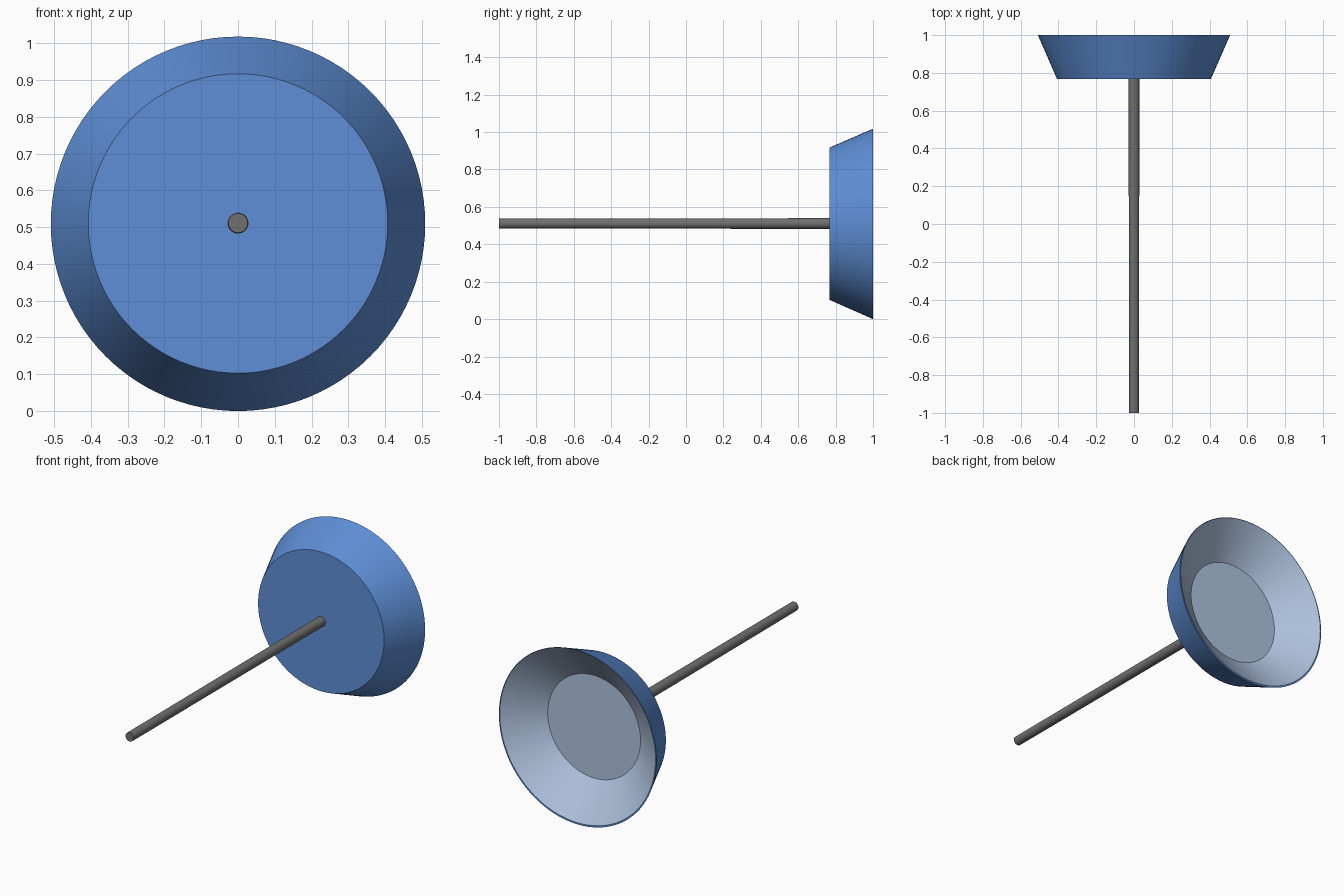
import bpy, bmesh, math

if "Cube" in bpy.data.objects:
    bpy.data.objects.remove(bpy.data.objects["Cube"])


def srgb(r, g, b):
    def lin(c):
        c /= 255
        return c / 12.92 if c <= 0.04045 else ((c + 0.055) / 1.055) ** 2.4
    return (lin(r), lin(g), lin(b), 1)


def material(name, rgb):
    m = bpy.data.materials.new(name)
    m.diffuse_color = srgb(*rgb)
    m.use_nodes = True
    m.node_tree.nodes["Principled BSDF"].inputs["Base Color"].default_value = m.diffuse_color
    return m


BLUE = material("blue", (94, 143, 214))
PALE = material("pale steel blue", (175, 195, 223))
GREY = material("dark grey", (112, 112, 112))
ZC = 0.509  # height of the shared axis


def lathe(name, rings, mats, band_mats, sides):
    """Closed shape along y from (y, radius, z centre) rings, with both ends capped."""
    bm = bmesh.new()
    loops = []
    for y, r, z in rings:
        loops.append([bm.verts.new((r * math.cos(2 * math.pi * i / sides), y,
                                    z + r * math.sin(2 * math.pi * i / sides)))
                      for i in range(sides)])
    for a, b, mi in zip(loops, loops[1:], band_mats[1:]):
        for i in range(sides):
            j = (i + 1) % sides
            bm.faces.new((a[i], a[j], b[j], b[i])).material_index = mi
    bm.faces.new(loops[0]).material_index = band_mats[0]
    bm.faces.new(loops[-1]).material_index = band_mats[-1]
    bmesh.ops.recalc_face_normals(bm, faces=bm.faces)
    me = bpy.data.meshes.new(name)
    bm.to_mesh(me)
    bm.free()
    for m in mats:
        me.materials.append(m)
    ob = bpy.data.objects.new(name, me)
    bpy.context.collection.objects.link(ob)
    bpy.ops.object.select_all(action='DESELECT')
    ob.select_set(True)
    bpy.context.view_layer.objects.active = ob
    bpy.ops.object.shade_smooth_by_angle(angle=math.radians(20))
    return ob


# Flared cup: blue front disc, wall and thin rim; pale hollow at the back
lathe("flared_cup",
      [(0.767, 0.407, ZC + 0.001), (1.0, 0.509, ZC),
       (1.0, 0.503, ZC + 0.004), (0.848, 0.30, ZC + 0.004)],
      [BLUE, PALE], [0, 0, 0, 1, 1], 96)

# Slender rod, very slightly thicker towards the cup
lathe("rod", [(-1.0, 0.0265, ZC + 0.002), (0.775, 0.0285, ZC + 0.002)],
      [GREY], [0, 0, 0], 32)
